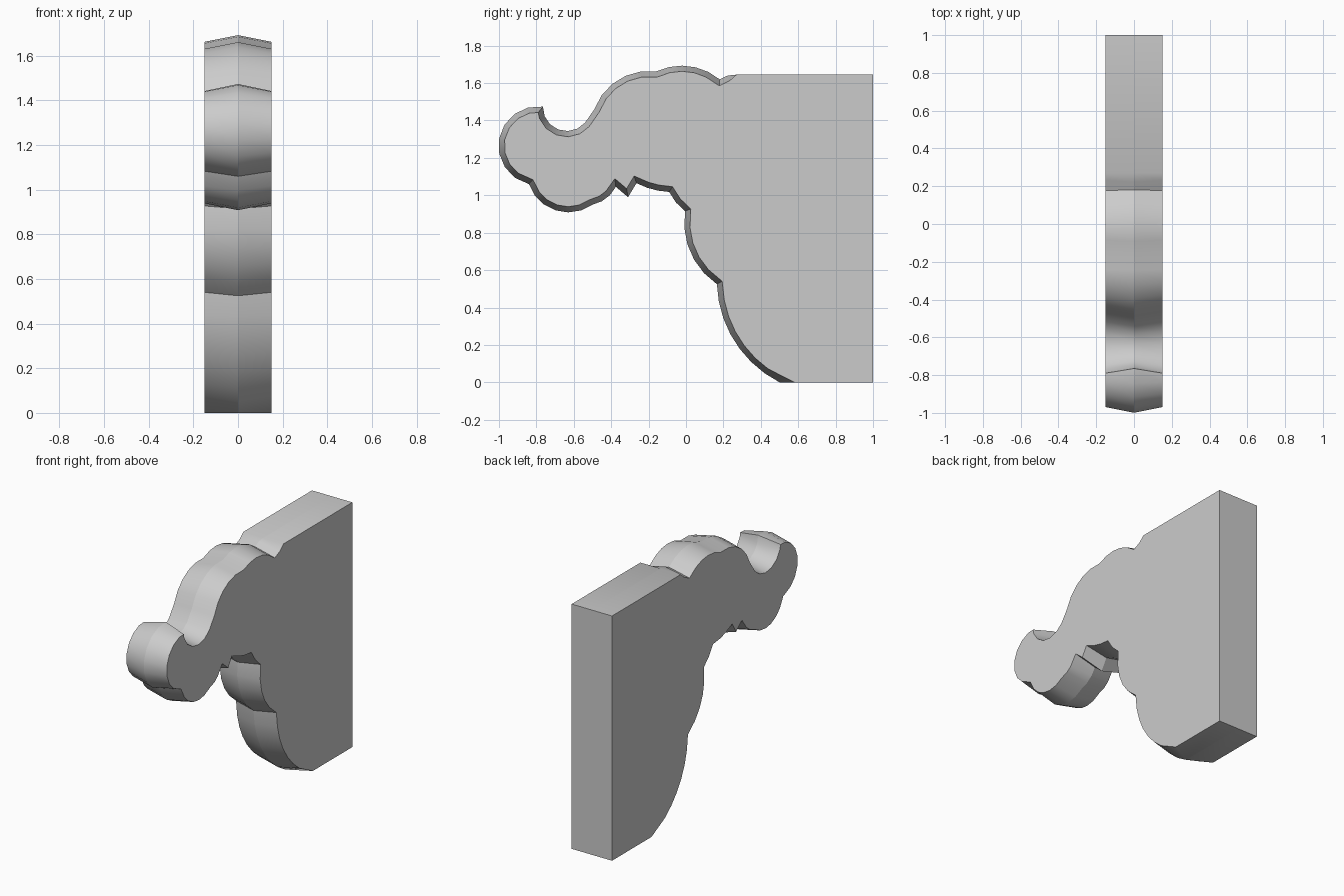
import bpy
import bmesh
import math
from mathutils import Vector

HALF_WIDTH = 0.15
RIDGE = 0.03

old = bpy.data.objects.get("Cube")
if old:
    bpy.data.objects.remove(old, do_unlink=True)


def arc(start, end, sag, steps):
    """Points after start up to end, bulging outward by sag."""
    chord = end - start
    out = Vector((chord.y, -chord.x)).normalized()
    if abs(sag) < 1e-4:
        return [start.lerp(end, i / steps) for i in range(1, steps + 1)]
    half = chord.length / 2
    radius = (half * half + sag * sag) / (2 * abs(sag))
    sweep = 2 * math.atan2(half, radius - abs(sag))
    side = math.copysign(1, sag)
    centre = (start + end) / 2 + out * (sag - side * radius)
    points = []
    for i in range(1, steps + 1):
        a = sweep * (i / steps - 0.5)
        points.append(centre + out * side * radius * math.cos(a)
                      + chord.normalized() * radius * math.sin(a))
    return points


def inset(path, amount):
    """Mitred inward offset of an open path."""
    result = []
    for before, here, after in zip(path, path[1:], path[2:]):
        normals = []
        for d in (here - before, after - here):
            normals.append(Vector((d.y, -d.x)).normalized())
        a, b = normals
        result.append(here - (a + b) * amount / (1 + a.dot(b)))
    return result


# Scalloped front edge: end y, end z, bulge, segments
scallops = [
    (0.18, 1.62, 0.008, 2),     # notch behind the crest
    (-0.16, 1.662, 0.05, 5),    # crest
    (-0.49, 1.46, 0.068, 5),    # shoulder
    (-0.54, 1.388, 0, 1),
    (-0.765, 1.474, -0.085, 6), # hollow
    (-0.84, 1.06, 0.2, 8),      # scroll nose
    (-0.5, 0.95, 0.09, 6),      # lower lobe
    (-0.375, 1.045, 0.018, 3),
    (-0.31, 0.99, 0, 1),        # pointed tooth
    (-0.265, 1.065, 0, 1),
    (-0.09, 1.018, 0.01, 3),    # underside
    (-0.005, 0.915, 0.008, 2),
    (0.165, 0.525, 0.062, 5),   # upper belly
    (0.5, 0, 0.085, 7),         # lower belly
]
ridge = [Vector((0.27, 1.645))]
for y, z, sag, steps in scallops:
    ridge += arc(ridge[-1], Vector((y, z)), sag, steps)
side = [ridge[0]] + inset(ridge, RIDGE) + [Vector((0.58, 0))]

# Square back of the bracket
back = [Vector((1, 0)), Vector((1, 1.645))]
ridge += back
side += back

# Two flat sides joined by a shallow ridge along the middle
bm = bmesh.new()
rings = []
for x, outline in ((-HALF_WIDTH, side), (0, ridge), (HALF_WIDTH, side)):
    rings.append([bm.verts.new((x, p.x, p.y)) for p in outline])
bm.faces.new(rings[0])
bm.faces.new(rings[2][::-1])
count = len(ridge)
for left, right in zip(rings, rings[1:]):
    for i in range(count):
        j = (i + 1) % count
        bm.faces.new((left[i], right[i], right[j], left[j]))
bmesh.ops.recalc_face_normals(bm, faces=bm.faces)

# Smooth curves with sharp corners and a crisp ridge
middle = set(rings[1])
for face in bm.faces:
    face.smooth = True
for edge in bm.edges:
    on_ridge = all(v in middle for v in edge.verts)
    edge.smooth = not on_ridge and edge.calc_face_angle(0) < math.radians(32)

mesh = bpy.data.meshes.new("scroll_bracket")
bm.to_mesh(mesh)
bm.free()
bracket = bpy.data.objects.new("scroll_bracket", mesh)
bpy.context.collection.objects.link(bracket)

# Plain grey finish
grey = bpy.data.materials.new("light_grey")
grey.use_nodes = True
colour = (0.6, 0.6, 0.6, 1)
grey.diffuse_color = colour
grey.node_tree.nodes["Principled BSDF"].inputs["Base Color"].default_value = colour
mesh.materials.append(grey)
